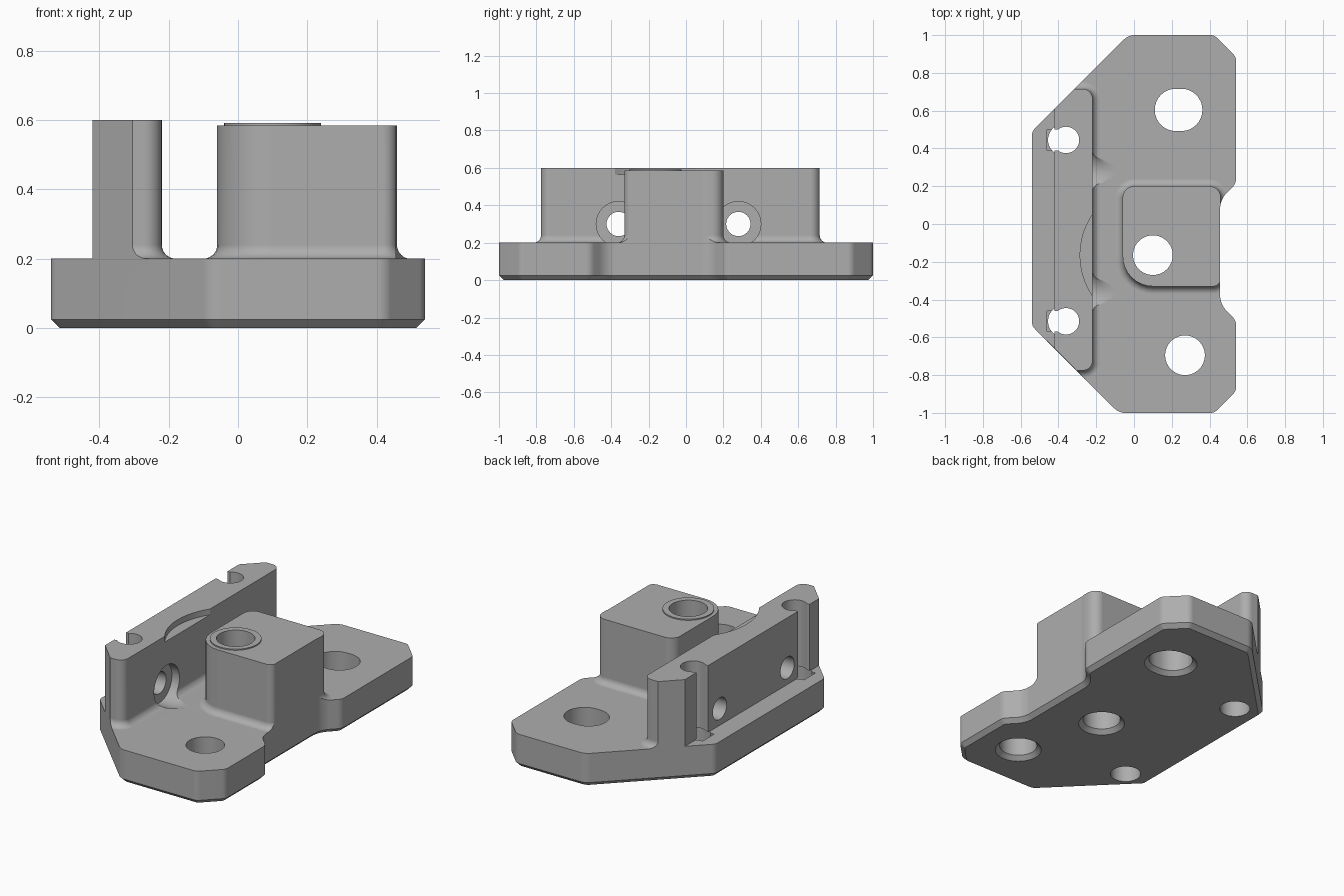
import bpy, bmesh, math
from mathutils import Vector

if "Cube" in bpy.data.objects:
    bpy.data.objects.remove(bpy.data.objects["Cube"], do_unlink=True)

grey = bpy.data.materials.new("machined grey")
grey.use_nodes = True
grey.diffuse_color = (0.42, 0.42, 0.42, 1)
grey.node_tree.nodes["Principled BSDF"].inputs["Base Color"].default_value = (0.42, 0.42, 0.42, 1)


def rounded(corners, steps=8):
    """Counter-clockwise outline from (x, y, radius) corners."""
    out = []
    for i, (x, y, r) in enumerate(corners):
        p = Vector((x, y))
        if r == 0:
            out.append(p)
            continue
        a = (Vector(corners[i - 1][:2]) - p).normalized()
        b = (Vector(corners[(i + 1) % len(corners)][:2]) - p).normalized()
        half = a.angle(b) / 2
        centre = p + (a + b).normalized() * (r / math.sin(half))
        s = p + a * (r / math.tan(half)) - centre
        e = p + b * (r / math.tan(half)) - centre
        turn = math.atan2(s.x * e.y - s.y * e.x, s.dot(e))
        for k in range(steps + 1):
            t = math.atan2(s.y, s.x) + turn * k / steps
            out.append(centre + Vector((math.cos(t), math.sin(t))) * r)
    return out


def rect(x0, x1, y0, y1, r=(0, 0, 0, 0)):
    return rounded([(x0, y0, r[0]), (x1, y0, r[1]), (x1, y1, r[2]), (x0, y1, r[3])])


def circle(x, y, r, n=64):
    return [Vector((x + r * math.cos(k * math.tau / n), y + r * math.sin(k * math.tau / n)))
            for k in range(n)]


def offset(pts, d):
    """Grow an outline outward by d with mitred corners."""
    out = []
    for i, p in enumerate(pts):
        u = (p - pts[i - 1]).normalized()
        v = (pts[(i + 1) % len(pts)] - p).normalized()
        n, m = Vector((u.y, -u.x)), Vector((v.y, -v.x))
        out.append(p + (n + m) * (d / (1 + n.dot(m))))
    return out


def loft(name, pts, levels, min_x=-9, along_x=False):
    """Solid through (height, growth) levels of one outline."""
    bm = bmesh.new()
    rings = []
    for z, d in levels:
        ring = [(max(p.x, min_x), p.y, z) for p in offset(pts, d)]
        rings.append([bm.verts.new((c[2], c[0], c[1]) if along_x else c) for c in ring])
    n = len(pts)
    bm.faces.new(rings[0][::-1])
    bm.faces.new(rings[-1])
    for lo, hi in zip(rings, rings[1:]):
        for i in range(n):
            j = (i + 1) % n
            bm.faces.new((lo[i], lo[j], hi[j], hi[i]))
    me = bpy.data.meshes.new(name)
    bm.to_mesh(me)
    bm.free()
    me.materials.append(grey)
    ob = bpy.data.objects.new(name, me)
    bpy.context.collection.objects.link(ob)
    return ob


def combine(target, other, operation):
    other.hide_render = True
    mod = target.modifiers.new("cut", 'BOOLEAN')
    mod.operation, mod.solver, mod.object = operation, 'EXACT', other
    bpy.context.view_layer.objects.active = target
    bpy.ops.object.modifier_apply(modifier=mod.name)
    bpy.data.objects.remove(other, do_unlink=True)


FLOOR, FILLET = 0.2, 0.04


def filleted(top, steps=8):
    """Levels of an upright part with a concave fillet at the floor."""
    levels = [(0.1, FILLET)]
    for k in range(steps + 1):
        t = math.pi / 2 * k / steps
        levels.append((FLOOR + FILLET * (1 - math.cos(t)), FILLET * (1 - math.sin(t))))
    return levels + [(top, 0)]


# Outer plan of the base, with a bevelled underside and a shallow side notch
plan = rounded([(-0.54, -0.54, 0.05), (-0.08, -1, 0.08), (0.425, -1, 0.05), (0.54, -0.885, 0.05),
                (0.54, -0.51, 0.06), (0.456, -0.426, 0.12), (0.456, 0.13, 0.12),
                (0.54, 0.214, 0.06), (0.54, 0.885, 0.05), (0.425, 1, 0.05),
                (-0.03, 1, 0.08), (-0.54, 0.49, 0.05)])
envelope = loft("envelope", plan, [(0, -0.025), (0.025, 0), (0.8, 0)])
bracket = loft("mounting_bracket", rect(-1, 1, -1.5, 1.5), [(-0.1, 0), (FLOOR, 0)])

# Upright wall with a shallow arc relief on its top edge
wall = loft("wall", rect(-0.42, -0.22, -0.775, 0.715, (0, 0.05, 0.05, 0)), filleted(0.6), min_x=-0.42)
combine(wall, loft("arc_relief", circle(0.1, -0.165, 0.385, 128), [(0.565, 0), (0.7, 0)]), 'DIFFERENCE')

# Tall block with a raised collar
block = loft("block", rect(-0.06, 0.459, -0.33, 0.2, (0.16, 0.04, 0.06, 0.06)), filleted(0.585))
collar = loft("collar", circle(0.1, -0.165, 0.14), [(0.5, 0), (0.592, 0)])
for part in (wall, block, collar):
    combine(bracket, part, 'UNION')
combine(bracket, envelope, 'INTERSECT')

# Three vertical holes, countersunk from below
bore = [(-0.02, 0.045), (0.025, 0), (0.8, 0)]
slot_r = (0.111,) * 4
for outline in (circle(0.1, -0.165, 0.105), circle(0.27, -0.695, 0.105),
                rect(0.11, 0.362, 0.492, 0.716, slot_r)):
    combine(bracket, loft("bore", outline, bore), 'DIFFERENCE')

# Open-sided pin channels in the wall and their holes in the base
for y in (0.445, -0.515):
    combine(bracket, loft("base_hole", circle(-0.37, y, 0.085), [(-0.1, 0), (0.203, 0)]), 'DIFFERENCE')
    combine(bracket, loft("channel", circle(-0.36, y, 0.07), [(0.15, 0), (0.8, 0)]), 'DIFFERENCE')
    combine(bracket, loft("mouth", rect(-0.46, -0.36, y - 0.055, y + 0.055), [(0.19, 0), (0.8, 0)]),
            'DIFFERENCE')

# Cross holes through the wall, counterbored on the block side
for y in (0.28, -0.36):
    combine(bracket, loft("cross_hole", circle(y, 0.3, 0.065),
                          [(-0.6, 0), (-0.2, 0)], along_x=True), 'DIFFERENCE')
    combine(bracket, loft("counterbore", circle(y, 0.3, 0.12),
                          [(-0.27, 0), (-0.18, 0), (-0.08, -0.021)], along_x=True), 'DIFFERENCE')

# Smooth curved faces, keep machined edges crisp
bpy.ops.object.select_all(action='DESELECT')
bracket.select_set(True)
bpy.context.view_layer.objects.active = bracket
bpy.ops.object.shade_smooth_by_angle(angle=math.radians(30))
weighted = bracket.modifiers.new("weighted normals", 'WEIGHTED_NORMAL')
weighted.keep_sharp = True
